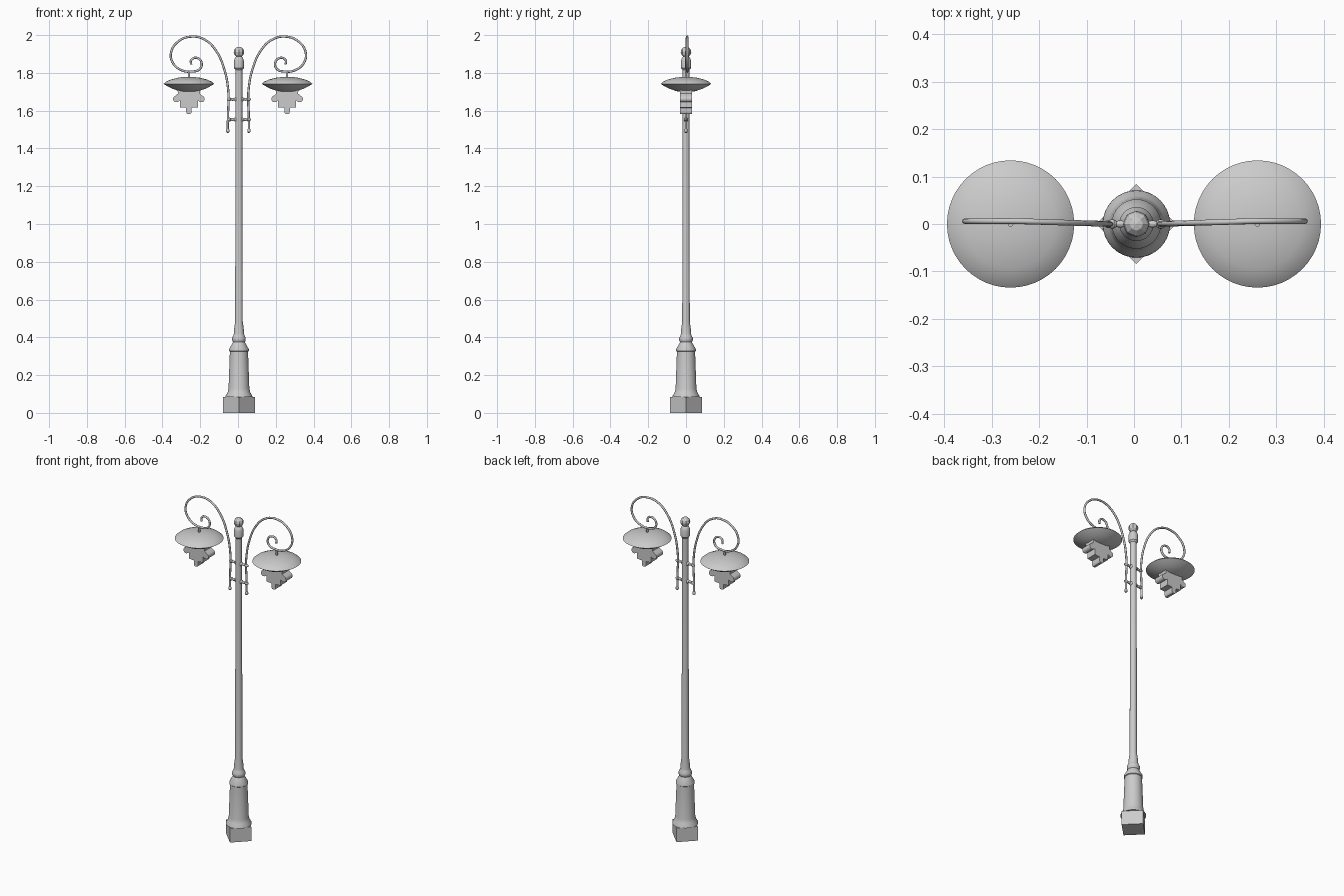
import bpy, bmesh, math
from mathutils import Matrix, Vector

if "Cube" in bpy.data.objects:
    bpy.data.objects.remove(bpy.data.objects["Cube"])

PX = 0.005  # pole axis


def add_mesh(name, bm, smooth=True, angle=35):
    bmesh.ops.recalc_face_normals(bm, faces=bm.faces)
    me = bpy.data.meshes.new(name)
    bm.to_mesh(me)
    bm.free()
    ob = bpy.data.objects.new(name, me)
    bpy.context.collection.objects.link(ob)
    if smooth:
        bpy.ops.object.select_all(action='DESELECT')
        ob.select_set(True)
        bpy.context.view_layer.objects.active = ob
        bpy.ops.object.shade_smooth_by_angle(angle=math.radians(angle))
    return ob


def lathe(name, prof, origin=(0, 0, 0), axis='Z', n=32, smooth=True):
    """Spin (radius, height) points around an axis through origin."""
    bm = bmesh.new()
    rings = []
    for r, h in prof:
        rings.append([bm.verts.new((r * math.cos(2 * math.pi * i / n),
                                    r * math.sin(2 * math.pi * i / n), h)) for i in range(n)])
    for a, b in zip(rings, rings[1:]):
        for i in range(n):
            j = (i + 1) % n
            bm.faces.new((a[i], a[j], b[j], b[i]))
    bm.faces.new(rings[0])
    bm.faces.new(rings[-1])
    bmesh.ops.remove_doubles(bm, verts=bm.verts, dist=1e-6)
    m = Matrix.Translation(origin)
    if axis == 'X':
        m = m @ Matrix.Rotation(math.pi / 2, 4, 'Y')
    bm.transform(m)
    return add_mesh(name, bm, smooth)


def tube(name, pts, radius):
    """Smooth tube through the points, turned into a mesh."""
    cu = bpy.data.curves.new(name, 'CURVE')
    cu.dimensions = '3D'
    cu.bevel_depth = radius
    cu.bevel_resolution = 2
    cu.resolution_u = 5
    cu.use_fill_caps = True
    sp = cu.splines.new('BEZIER')
    sp.bezier_points.add(len(pts) - 1)
    for bp, p in zip(sp.bezier_points, pts):
        bp.co = p
        bp.handle_left_type = bp.handle_right_type = 'AUTO'
    ob = bpy.data.objects.new(name, cu)
    bpy.context.collection.objects.link(ob)
    bpy.ops.object.select_all(action='DESELECT')
    ob.select_set(True)
    bpy.context.view_layer.objects.active = ob
    bpy.ops.object.convert(target='MESH')
    bpy.ops.object.shade_smooth_by_angle(angle=math.radians(50))


# Square plinth, turned corner-on
lathe("plinth", [(0.084, 0), (0.084, 0.085)], (PX, 0, 0), n=4, smooth=False)

# Flared pedestal, collar, shaft and capital
lathe("post", [(0.071, 0.085), (0.07, 0.092), (0.06, 0.108), (0.055, 0.13), (0.048, 0.325),
               (0.052, 0.328), (0.052, 0.338), (0.031, 0.375), (0.036, 0.383), (0.036, 0.398),
               (0.029, 0.41), (0.027, 0.42), (0.026, 0.44), (0.02, 0.485), (0.018, 1.815),
               (0.026, 1.825), (0.026, 1.865), (0.021, 1.88), (0.012, 1.888)], (PX, 0, 0))

# Faceted ball finial
ball = [(0.028 * math.sin(math.pi * i / 6), 1.91 - 0.028 * math.cos(math.pi * i / 6)) for i in range(7)]
lathe("ball_finial", ball, (PX, 0, 0), n=8, smooth=False)

# Scroll arm path for the right side (x, z)
scroll = [(0.056, 1.49), (0.055, 1.58), (0.052, 1.66), (0.049, 1.72), (0.072, 1.81),
          (0.12, 1.92), (0.18, 1.977), (0.25, 1.992), (0.32, 1.965), (0.357, 1.905),
          (0.345, 1.85), (0.30, 1.814), (0.25, 1.807), (0.205, 1.82), (0.195, 1.855),
          (0.223, 1.88), (0.25, 1.867), (0.25, 1.845)]
scroll[3] = (0.056 - 0.001, 1.72)

# Half outline of the lobed lamp body (x, z)
lobe = [(0.066 + 0.018 * math.cos(math.radians(a)), 1.662 + 0.018 * math.sin(math.radians(a)))
        for a in range(75, -136, -30)]
tip = [(0.014 * math.cos(math.radians(a)), 1.594 + 0.014 * math.sin(math.radians(a)))
       for a in (0, -30, -60)]
half = [(0.06, 1.715), (0.058, 1.69)] + lobe + [(0.047, 1.655), (0.047, 1.618), (0.014, 1.615)] + tip

for side, s in (("left", -1), ("right", 1)):
    cx = 0.26 * s
    # Scroll arm, its foot and the two spindles that hold it
    tube(f"scroll_arm_{side}", [(s * x + 0.002, min(0.006, 0.03 * (x - 0.05)), z) for x, z in scroll], 0.006)
    lathe(f"arm_foot_{side}", [(0.004, 1.483), (0.009, 1.488), (0.009, 1.498), (0.005, 1.505)],
          (s * 0.056 + 0.002, 0, 0), n=12)
    for i, z in enumerate((1.553, 1.66)):
        lathe(f"spindle_{side}_{i}", [(0.012, s * 0.016), (0.011, s * 0.021), (0.006, s * 0.026),
                                      (0.008, s * 0.034), (0.006, s * 0.042), (0.01, s * 0.047),
                                      (0.01, s * 0.053), (0.004, s * 0.064)], (PX, 0, z), 'X', 12)
    # Lens-shaped shade with hanger
    lathe(f"shade_{side}", [(0.0, 1.70), (0.05, 1.703), (0.09, 1.717), (0.12, 1.733), (0.134, 1.742),
                            (0.12, 1.754), (0.095, 1.765), (0.06, 1.774), (0.03, 1.778), (0.0, 1.779)],
          (cx, 0, 0), n=48)
    lathe(f"hanger_{side}", [(0.006, 1.77), (0.006, 1.805)], (cx, 0, 0), n=12)
    # Lobed lamp body, extruded front to back
    bm = bmesh.new()
    outline = half + [(-x, z) for x, z in reversed(half)]
    face = bm.faces.new([bm.verts.new((cx + x, -0.032, z)) for x, z in outline])
    ext = bmesh.ops.extrude_face_region(bm, geom=[face])
    bmesh.ops.translate(bm, vec=Vector((0, 0.064, 0)),
                        verts=[v for v in ext['geom'] if isinstance(v, bmesh.types.BMVert)])
    add_mesh(f"lamp_body_{side}", bm)
